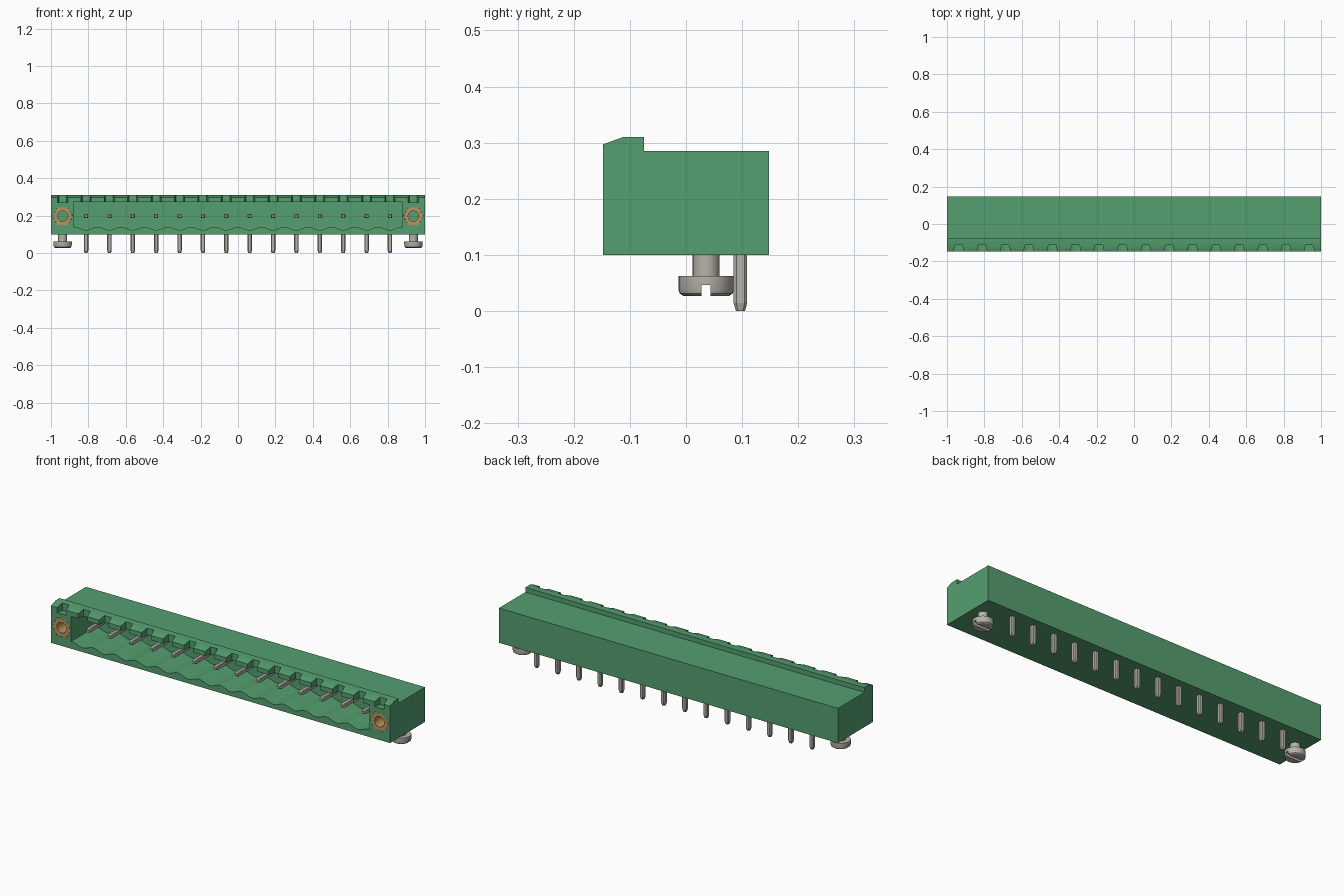
import bpy, bmesh, math

if "Cube" in bpy.data.objects:
    bpy.data.objects.remove(bpy.data.objects["Cube"])

PITCH, COUNT = 0.125, 14
PIN_X = [(i - (COUNT - 1) / 2) * PITCH for i in range(COUNT)]
END_X = 0.9375            # screw and threaded insert positions
FRONT, BACK, MID_Z = -0.148, 0.148, 0.197


def material(name, rgb):
    m = bpy.data.materials.new(name)
    m.diffuse_color = (*rgb, 1)
    m.use_nodes = True
    m.node_tree.nodes["Principled BSDF"].inputs["Base Color"].default_value = m.diffuse_color
    return m


green = material("green plastic", (0.09, 0.345, 0.16))
brass = material("brass", (0.50, 0.29, 0.12))
metal = material("tin metal", (0.47, 0.45, 0.40))


def finish(name, bm, mat):
    bmesh.ops.recalc_face_normals(bm, faces=bm.faces)
    me = bpy.data.meshes.new(name)
    bm.to_mesh(me)
    bm.free()
    me.materials.append(mat)
    ob = bpy.data.objects.new(name, me)
    bpy.context.collection.objects.link(ob)
    return ob


def activate(ob):
    bpy.ops.object.select_all(action='DESELECT')
    ob.select_set(True)
    bpy.context.view_layer.objects.active = ob


def smooth(ob):
    activate(ob)
    bpy.ops.object.shade_smooth_by_angle(angle=math.radians(28))


def loft(name, rings, mat):
    """Closed solid through equally sized rings of points."""
    bm = bmesh.new()
    loops = [[bm.verts.new(p) for p in r] for r in rings]
    n = len(loops[0])
    for a, b in zip(loops, loops[1:]):
        for i in range(n):
            j = (i + 1) % n
            bm.faces.new((a[i], a[j], b[j], b[i]))
    bm.faces.new(loops[0])
    bm.faces.new(loops[-1])
    return finish(name, bm, mat)


def circle(r, n, turn=0.0):
    return [(r * math.cos(turn + 2 * math.pi * i / n),
             r * math.sin(turn + 2 * math.pi * i / n)) for i in range(n)]


def rod_y(name, x, z, r, n, y0, y1, mat):
    return loft(name, [[(x + u, y, z + v) for u, v in circle(r, n)] for y in (y0, y1)], mat)


def cut(ob, cutter):
    mod = ob.modifiers.new("cut", 'BOOLEAN')
    mod.operation, mod.solver, mod.object = 'DIFFERENCE', 'EXACT', cutter
    activate(ob)
    bpy.ops.object.modifier_apply(modifier=mod.name)
    bpy.data.objects.remove(cutter)


def chamfered_square(h, c):
    k = h - c
    return [(h, -k), (h, k), (k, h), (-k, h), (-h, k), (-h, -k), (-k, -h), (k, -h)]


# Housing with raised front lip
profile = [(FRONT, 0.1), (BACK, 0.1), (BACK, 0.285), (-0.075, 0.285),
           (-0.075, 0.31), (-0.112, 0.31), (FRONT, 0.297)]
housing = loft("housing", [[(x, y, z) for y, z in profile] for x in (-1, 1)], green)

# Plug cavity with a scalloped floor, low under each pin
steps = COUNT * 12
floor = []
for i in range(steps + 1):
    x = -0.875 + 1.75 * i / steps
    floor.append((x, 0.131 - 0.0085 * math.cos(2 * math.pi * (x - PIN_X[0]) / PITCH)))
outline = [(-0.88, 0.272), (-0.88, 0.1395)] + floor + [(0.88, 0.1395), (0.88, 0.272)]
cut(housing, loft("cavity_cutter", [[(x, y, z) for x, z in outline] for y in (-0.2, 0.06)], green))

# Tapered keying notches along the lip
for x in PIN_X + [-END_X, END_X]:
    shape = [(x - 0.03, -0.16), (x + 0.03, -0.16), (x + 0.02, -0.112), (x - 0.02, -0.112)]
    cut(housing, loft("notch_cutter", [[(u, v, z) for u, v in shape] for z in (0.27, 0.35)], green))

for side, label in ((-1, "left"), (1, "right")):
    x = side * END_X
    # Hexagonal threaded insert in its pocket
    cut(housing, rod_y("pocket_cutter", x, MID_Z, 0.0545, 6, -0.2, -0.04, green))
    nut = rod_y("threaded_insert_" + label, x, MID_Z, 0.054, 6, FRONT, -0.045, brass)
    cut(nut, rod_y("bore_cutter", x, MID_Z, 0.028, 24, -0.2, 0, brass))
    smooth(nut)

    # Slotted mounting screw under the housing
    sections = [(0.024, 0.105), (0.024, 0.062), (0.049, 0.062), (0.049, 0.037),
                (0.047, 0.031), (0.041, 0.027)]
    screw = loft("screw_" + label,
                 [[(x + u, 0.036 + v, z) for u, v in circle(r, 32)] for r, z in sections], metal)
    slot = [(0.028, 0.01), (0.044, 0.01), (0.044, 0.046), (0.028, 0.046)]
    cut(screw, loft("slot_cutter", [[(x + u, y, z) for y, z in slot] for u in (-0.1, 0.1)], metal))
    smooth(screw)

smooth(housing)

# Contacts: a solder leg below and a mating pin inside the cavity
for i, x in enumerate(PIN_X):
    legs = [(0.012, 0.105), (0.012, 0.014), (0.008, 0.0)]
    loft(f"solder_leg_{i + 1}",
         [[(x + u, 0.097 + v, z) for u, v in chamfered_square(h, h * 0.4)] for h, z in legs], metal)
    tips = [(0.011, 0.065), (0.011, -0.092), (0.007, -0.106)]
    loft(f"mating_pin_{i + 1}",
         [[(x + u, y, MID_Z + v) for u, v in chamfered_square(h, h * 0.3)] for h, y in tips], metal)
